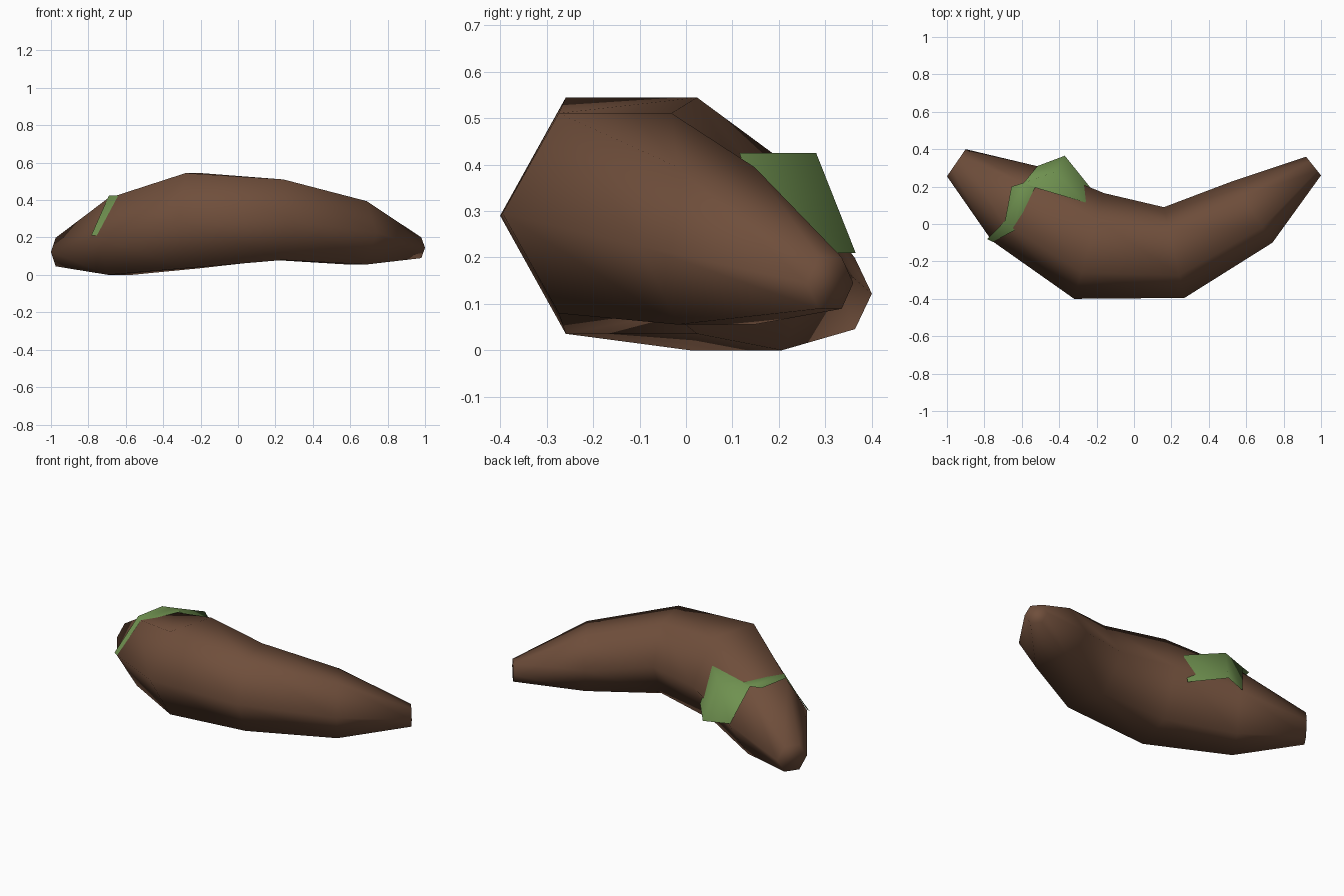
import bpy
import math
from mathutils import Vector

cube = bpy.data.objects.get("Cube")
if cube:
    bpy.data.objects.remove(cube, do_unlink=True)


def make_material(name, color):
    mat = bpy.data.materials.new(name)
    mat.use_nodes = True
    mat.diffuse_color = color
    bsdf = next(n for n in mat.node_tree.nodes if n.type == 'BSDF_PRINCIPLED')
    bsdf.inputs["Base Color"].default_value = color
    bsdf.inputs["Roughness"].default_value = 0.8
    return mat


def make_object(name, verts, faces, mat):
    mesh = bpy.data.meshes.new(name)
    mesh.from_pydata(verts, [], faces)
    mesh.materials.append(mat)
    for poly in mesh.polygons:
        poly.use_smooth = True
    mesh.update()
    obj = bpy.data.objects.new(name, mesh)
    bpy.context.collection.objects.link(obj)
    return obj


brown = make_material("brown skin", (0.16, 0.077, 0.044, 1))
green = make_material("leaf green", (0.16, 0.285, 0.08, 1))

# Body: upright hexagonal rings, each given by outer point, inner point, height
rings = [
    ((-1.0, 0.255), (-0.90, 0.40), 0.122),
    ((-0.76, -0.09), (-0.50, 0.305), 0.205),
    ((-0.32, -0.40), (-0.16, 0.165), 0.29),
    ((0.27, -0.395), (0.16, 0.09), 0.295),
    ((0.74, -0.10), (0.53, 0.23), 0.225),
    ((1.0, 0.26), (0.92, 0.36), 0.145),
]
SIDES = 6
verts, faces = [], []
for outer, inner, height in rings:
    outer, inner = Vector((*outer, height)), Vector((*inner, height))
    centre, half = (outer + inner) / 2, (inner - outer) / 2
    for k in range(SIDES):
        a = math.tau * k / SIDES
        verts.append(centre + half * math.cos(a)
                     + Vector((0, 0, half.length * math.sin(a))))
for r in range(len(rings) - 1):
    for k in range(SIDES):
        a, b = r * SIDES + k, r * SIDES + (k + 1) % SIDES
        faces.append((a, a + SIDES, b + SIDES, b))
last = (len(rings) - 1) * SIDES
faces.append(tuple(range(SIDES)))
faces.append(tuple(reversed(range(last, last + SIDES))))
make_object("curved_body", verts, faces, brown)

# Leaf: thin sheet folded over the body, flat crown with hanging flaps
TOP, LOW = 0.425, 0.21
crown = [(-0.26, 0.115), (-0.42, 0.28), (-0.59, 0.22), (-0.655, 0.20),
         (-0.69, 0.016), (-0.64, -0.035), (-0.53, 0.195)]
hem = [(-0.227, 0.187), (-0.37, 0.365), (-0.516, 0.31),
       (-0.785, -0.08), (-0.755, -0.095)]
leaf_verts = [(x, y, TOP) for x, y in crown] + [(x, y, LOW) for x, y in hem]
leaf_faces = [
    (0, 1, 2, 6), (6, 2, 3, 4, 5),
    (0, 7, 8, 1), (1, 8, 9, 2),
    (4, 10, 11, 5),
]
make_object("leaf", leaf_verts, leaf_faces, green)
